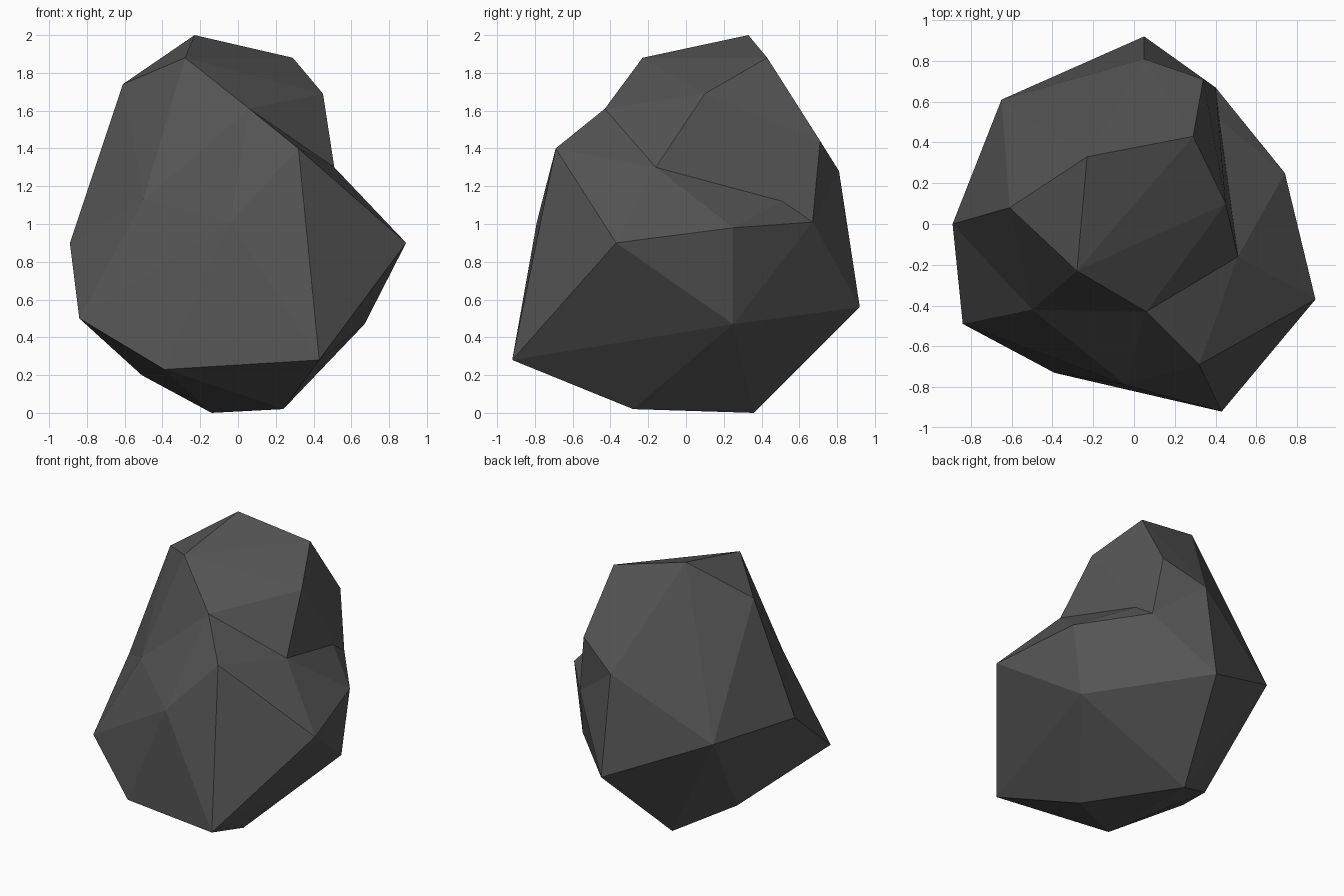
import bpy
import bmesh

if "Cube" in bpy.data.objects:
    bpy.data.objects.remove(bpy.data.objects["Cube"])

# Stone colour
stone = bpy.data.materials.new("dark grey stone")
stone.diffuse_color = (0.09, 0.09, 0.09, 1)
stone.use_nodes = True
stone.node_tree.nodes["Principled BSDF"].inputs["Base Color"].default_value = stone.diffuse_color

# Corners of the crown (upper lump)
crown = [(-.23, .33, 2.0), (.29, .43, 1.88), (.45, .10, 1.69),
         (-.28, -.23, 1.88), (-.61, .08, 1.74), (.34, .71, 1.44)]

# Crease ring where the two lumps meet
ring = [(-.50, -.42, 1.13), (.06, -.43, 1.61), (.51, -.16, 1.30), (.40, .67, 1.01),
        (.05, .81, 1.28), (-.65, .61, .87), (-.89, 0, .90)]

# Corners of the base (lower lump)
base = [(.32, -.69, 1.40), (.89, -.37, .90), (.74, .25, .98), (-.04, -.79, 1.01),
        (.67, .25, .47), (.05, .92, .56), (-.84, -.49, .50), (-.39, -.73, .23),
        (.43, -.92, .28), (-.51, .13, .20), (.24, -.28, .02), (-.14, .36, 0)]

bm = bmesh.new()


def add_lump(points):
    """Wrap a lump around its own corners plus the ring, open at the ring."""
    own = [bm.verts.new(p) for p in points]
    shared = [bm.verts.new(p) for p in ring]
    bmesh.ops.convex_hull(bm, input=own + shared)
    inner = [f for f in bm.faces if all(v in shared for v in f.verts)]
    bmesh.ops.delete(bm, geom=inner, context='FACES_KEEP_BOUNDARY')


add_lump(crown)
add_lump(base)

# Weld the lumps along the crease and clean up
bmesh.ops.remove_doubles(bm, verts=bm.verts[:], dist=0.001)
bmesh.ops.delete(bm, geom=[e for e in bm.edges if not e.link_faces], context='EDGES')
bmesh.ops.delete(bm, geom=[v for v in bm.verts if not v.link_faces], context='VERTS')
gaps = [e for e in bm.edges if e.is_boundary]
if gaps:
    bmesh.ops.holes_fill(bm, edges=gaps, sides=0)
bmesh.ops.triangulate(bm, faces=bm.faces[:])
bmesh.ops.recalc_face_normals(bm, faces=bm.faces[:])

mesh = bpy.data.meshes.new("rock")
bm.to_mesh(mesh)
bm.free()
mesh.materials.append(stone)
rock = bpy.data.objects.new("rock", mesh)
bpy.context.collection.objects.link(rock)
